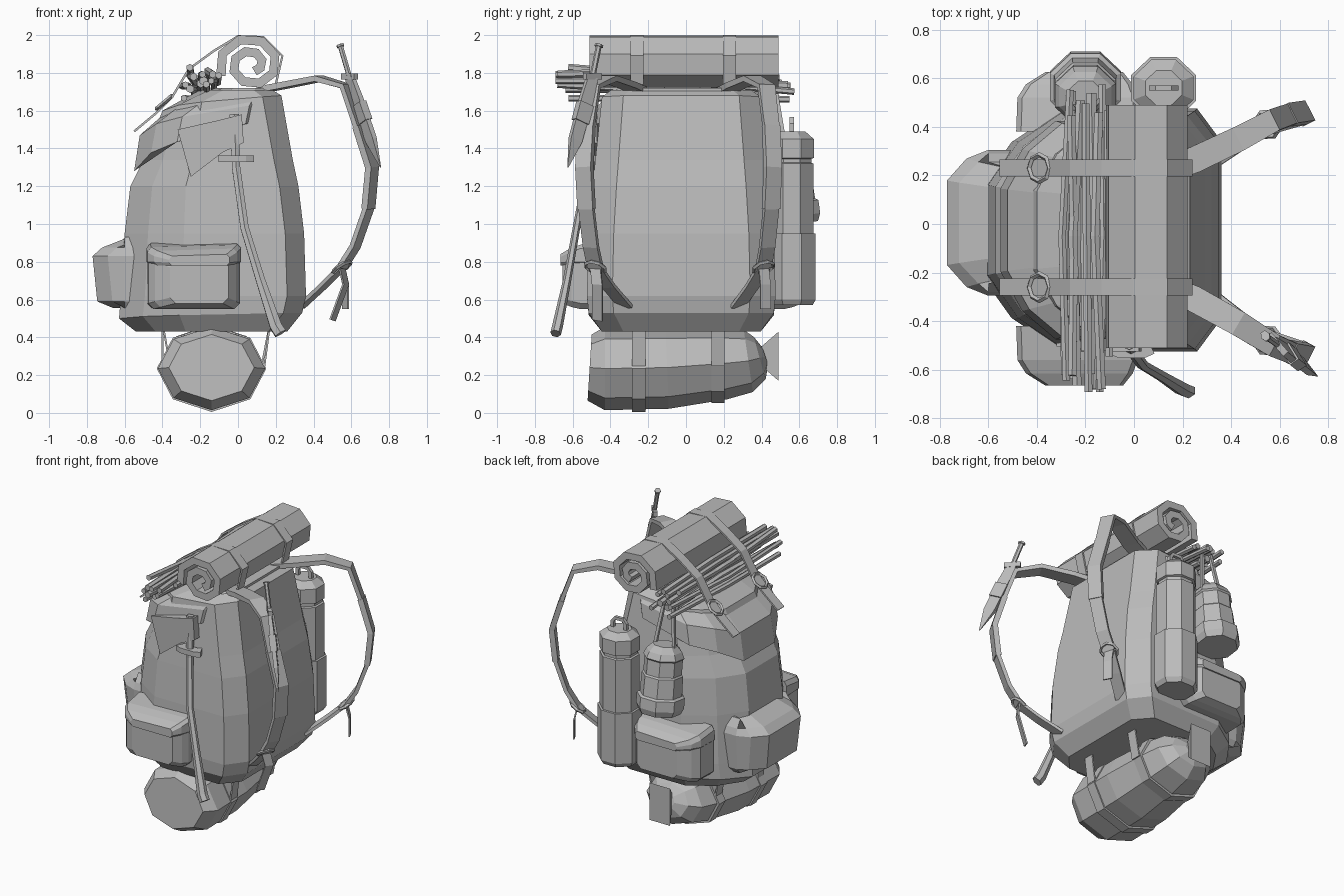
import bpy, bmesh, math, random
from mathutils import Vector as V

if "Cube" in bpy.data.objects:
    bpy.data.objects.remove(bpy.data.objects["Cube"])

random.seed(4)
grey = bpy.data.materials.new("plain_grey")
grey.diffuse_color = (0.5, 0.5, 0.5, 1)
grey.use_nodes = True
grey.node_tree.nodes["Principled BSDF"].inputs["Base Color"].default_value = grey.diffuse_color


def loft(name, rings):
    """Skin a list of equal-length point rings and cap both ends."""
    bm = bmesh.new()
    vs = [[bm.verts.new(p) for p in r] for r in rings]
    n = len(vs[0])
    for a, b in zip(vs, vs[1:]):
        for i in range(n):
            j = (i + 1) % n
            bm.faces.new((a[i], a[j], b[j], b[i]))
    bm.faces.new(vs[0])
    bm.faces.new(vs[-1])
    bmesh.ops.recalc_face_normals(bm, faces=bm.faces)
    me = bpy.data.meshes.new(name)
    bm.to_mesh(me)
    bm.free()
    me.materials.append(grey)
    ob = bpy.data.objects.new(name, me)
    bpy.context.collection.objects.link(ob)
    return ob


def sweep(name, pts, w, t, side=(0, 1, 0), n=4, scale=None, turn=0.5):
    """Sweep a rectangle (n=4) or n-gon of half sizes w, t along a path."""
    pts = [V(p) for p in pts]
    if n == 4:
        prof = [(w, t), (-w, t), (-w, -t), (w, -t)]
    else:
        prof = [(w * math.cos((i + turn) * math.tau / n), t * math.sin((i + turn) * math.tau / n)) for i in range(n)]
    rings = []
    for i, p in enumerate(pts):
        tan = (pts[min(i + 1, len(pts) - 1)] - pts[max(i - 1, 0)]).normalized()
        s = V(side)
        s = (s - tan * s.dot(tan)).normalized()
        u = tan.cross(s)
        k = scale[i] if scale else 1
        rings.append([p + s * a * k + u * b * k for a, b in prof])
    return loft(name, rings)


def ring(name, loc, r, minor, rot):
    bpy.ops.mesh.primitive_torus_add(major_segments=8, minor_segments=4, major_radius=r,
                                     minor_radius=minor, location=loc, rotation=rot)
    bpy.context.object.name = name
    bpy.context.object.data.materials.append(grey)


def section(z, x0, x1, hw, rise=0):
    """Faceted plan outline of the bag; rise lifts it from front to back."""
    half = [(x1, .73 * hw), (x1 - .1, hw), (x0 + .33 * (x1 - x0), hw),
            (x0 + .13 * (x1 - x0), .74 * hw), (x0, .38 * hw)]
    plan = half + [(x, -y) for x, y in reversed(half)]
    return [(x, y - .025, z + rise * ((x - x0) / (x1 - x0)) ** .5) for x, y in plan]


# Bag body and overhanging lid
loft("bag_body", [section(*s) for s in (
    (.43, -.54, .26, .42), (.50, -.63, .34, .49, .03), (.62, -.62, .36, .5), (.95, -.60, .35, .49),
    (1.2, -.57, .32, .47), (1.34, -.50, .29, .455), (1.6, -.40, .23, .42, .08), (1.71, -.2, .18, .37))])
loft("lid", [section(*s) for s in (
    (1.28, -.55, .14, .45, .27), (1.47, -.52, .16, .44, .17), (1.61, -.36, .19, .39, .08),
    (1.72, -.12, .19, .33))])

# Front pocket
def front_pocket(z, x, hw):
    half = [(-.5, hw), (-.60, hw), (x + .08, hw * .88), (x, hw * .58)]
    return [(a, b + .005, z) for a, b in half] + [(a, .005 - b, z) for a, b in reversed(half)]

loft("front_pocket", [front_pocket(*s) for s in (
    (.555, -.66, .26), (.59, -.745, .285), (.83, -.77, .30), (.875, -.72, .285), (.93, -.58, .25))])

# Side pockets with flaps, one on each side
def panel(y, x0, x1, z0, z1, c):
    return [(x0 + c, y, z0), (x1 - c, y, z0), (x1, y, z0 + c), (x1, y, z1 - c),
            (x1 - c, y, z1), (x0 + c, y, z1 - c * .6), (x0, y, z1 - 2 * c), (x0, y, z0 + c)]

for s, label in ((-1, "right"), (1, "left")):
    loft(label + "_side_pocket", [panel(s * y - .02, *r) for y, *r in (
        (.40, -.48, .01, .55, .90, .03), (.54, -.475, .01, .55, .88, .03), (.585, -.44, -.01, .56, .86, .03),
        (.635, -.36, -.05, .58, .83, .03))])
    loft(label + "_pocket_flap", [panel(s * y - .02, *r) for y, *r in (
        (.40, -.485, .015, .78, .91, .02), (.54, -.48, .015, .78, .89, .02), (.595, -.445, -.005, .78, .87, .02),
        (.645, -.365, -.045, .78, .84, .015))])

# Rolled mat on top
mat = []
for i in range(15):
    a = math.radians(202.5 - 45 * i)
    r = .158 - .0085 * i
    mat.append((.07 + 1.1 * r * math.cos(a), -.01, 1.845 + r * math.sin(a)))
sweep("rolled_mat", mat, .5, .025)

# Firewood bundle under the mat straps
for x, z in ((-.27, 1.67), (-.28, 1.74), (-.24, 1.70), (-.235, 1.77), (-.20, 1.72), (-.20, 1.80),
             (-.17, 1.76), (-.15, 1.80), (-.14, 1.74), (-.12, 1.78), (-.24, 1.80), (-.16, 1.71)):
    j = lambda: random.uniform(-.02, .02)
    r = random.uniform(.016, .024)
    sweep("stick", [(x + j(), random.uniform(-.7, -.5), z + j() + .01), (x + j(), -.05, z + j()),
                    (x + j(), random.uniform(.42, .58), z + j() - .02)], r, r, (1, 0, 0), 6)

# Straps over the mat, with buckle rings
for y, label in ((.23, "left"), (-.26, "right")):
    sweep(label + "_lid_strap", [(.20, y, 1.74), (.235, y, 1.89), (.135, y, 1.99), (0, y, 1.994), (-.13, y, 1.915),
                                 (-.26, y, 1.82), (-.35, y, 1.67), (-.43, y, 1.59), (-.55, y, 1.49)], .035, .006)
    ring(label + "_lid_buckle", (-.39, y, 1.645), .055, .011, (0, -.7, 0))

# Bedroll underneath, tied off at one end
sweep("bedroll", [(-.14, y, z) for y, z in ((-.51, .24), (-.43, .235), (-.1, .24), (.2, .262), (.33, .275),
                                            (.39, .29), (.42, .30))],
      .29, .225, (1, 0, 0), 8, (.78, .98, .97, .85, .74, .52, .22), 0)
sweep("bedroll_tuft", [(-.14, .40, .30), (-.14, .49, .30)], .08, .13, (1, 0, 0), 4, (.4, 1))
for y, k, z, label in ((-.25, 1.0, .235, "right"), (.17, .9, .26, "left")):
    sweep(label + "_bedroll_strap", [(-.14, y - .035, z), (-.14, y + .035, z)], .29, .23, (1, 0, 0), 8, (k, k), 0)
    for x0, x1 in ((.14, .17), (-.40, -.40)):
        sweep(label + "_hanging_strap", [(x0 * k, y, .25), (x1, y, .48)], .035, .005)

# Water canister
CX, CY = .122, .56
sweep("canister", [(CX, CY, z) for z in (.57, .60, .95, .951, 1.32, 1.325, 1.345, 1.35, 1.45, 1.49)],
      .148, .14, (1, 0, 0), 8, (.85, .98, .98, .88, .88, .8, .8, .9, .9, .55))
sweep("canister_handle", [(CX - .05, CY, 1.48), (CX - .05, CY, 1.53), (CX - .03, CY, 1.555), (CX + .03, CY, 1.555),
                          (CX + .05, CY, 1.53), (CX + .05, CY, 1.48)], .011, .011)

# Lantern hung from the firewood, leaning in towards the bag
sweep("lantern", [(-.20, .578 - .13 * (z - 1), z) for z in (1.0, 1.04, 1.11, 1.12, 1.25, 1.26, 1.36, 1.37, 1.41, 1.45)],
      .158, .15, (1, 0, 0), 8, (.88, 1, 1, .88, .86, .8, .8, .86, .74, .5))
for d in (-.08, .08):
    sweep("lantern_cord", [(-.20 + d, .53, 1.38), (-.20 + d * .4, .47, 1.74)], .01, .01)
sweep("lantern_cord_top", [(-.24, .47, 1.74), (-.16, .47, 1.74)], .01, .01)

# Shoulder straps with buckle and loose tail
arc = [(.12, .22, 1.71), (.25, .265, 1.735), (.43, .35, 1.77), (.57, .425, 1.73), (.64, .45, 1.52), (.71, .46, 1.3),
       (.69, .45, 1.08), (.62, .43, .88), (.55, .41, .77), (.45, .35, .67), (.33, .27, .56)]
for s, k, label in ((1, 1, "left"), (-1, 1.17, "right")):
    P = [(x, s * y * k, z) for x, y, z in arc]
    side = (-.46, s * .88, 0)
    sweep(label + "_shoulder_strap", P[:9], .047, .014, side, 4, (1.15, 1.15, 1.1, 1, .95, .9, .9, .9, .9))
    sweep(label + "_lower_strap", P[8:], .038, .01, side)
    sweep(label + "_strap_pad", P[4:7], .046, .018, side)
    x, y, z = P[8]
    ring(label + "_strap_buckle", P[8], .055, .011, (0, -.6, s * .5))
    sweep(label + "_strap_tail", [(x, y, z), (x + .02, y + .01, .68),
                                  (x + (.02 if s > 0 else -.05), y + .01, .55 if s > 0 else .49)], .03, .005, side)

# Knife strapped to the right shoulder
grip, guard, tip = V((.54, -.46, 1.95)), V((.59, -.495, 1.78)), V((.755, -.625, 1.3))
across = (.55, -.8, 0)
sweep("knife_grip", [grip, guard], .016, .014, across, 6)
sweep("knife_pommel", [grip, grip.lerp(guard, .07)], .024, .02, across, 6)
sweep("knife_guard", [guard - V((.035, -.04, 0)), guard + V((.035, -.04, 0))], .016, .014, (0, 0, 1))
sweep("knife_sheath", [guard, guard.lerp(tip, .25), guard.lerp(tip, .7), tip], .038, .014, across, 4,
      (.8, 1, .95, .08))
sweep("sheath_band", [guard.lerp(tip, .3), guard.lerp(tip, .5)], .043, .022, across)

# Axe on the right side
blade = [(-.32, 1.50), (-.1, 1.55), (.02, 1.58), (.03, 1.43), (-.08, 1.38), (-.25, 1.25)]
loft("axe_head", [[(x, y - (.02 if x < -.2 else 0) * d, z) for x, z in blade] for y, d in ((-.525, -1), (-.47, 1))])
sweep("axe_handle", [(-.02, -.495, 1.58), (-.01, -.52, 1.3), (.035, -.58, .98), (.12, -.63, .7), (.20, -.68, .46),
                     (.225, -.69, .42)], .028, .022, (1, 0, 0), 6, (1, .9, .9, 1, 1.3, 1.3))
sweep("axe_loop", [(-.09, -.505, 1.345), (-.06, -.52, 1.345), (.04, -.52, 1.345), (.07, -.505, 1.345)], .032, .018)
